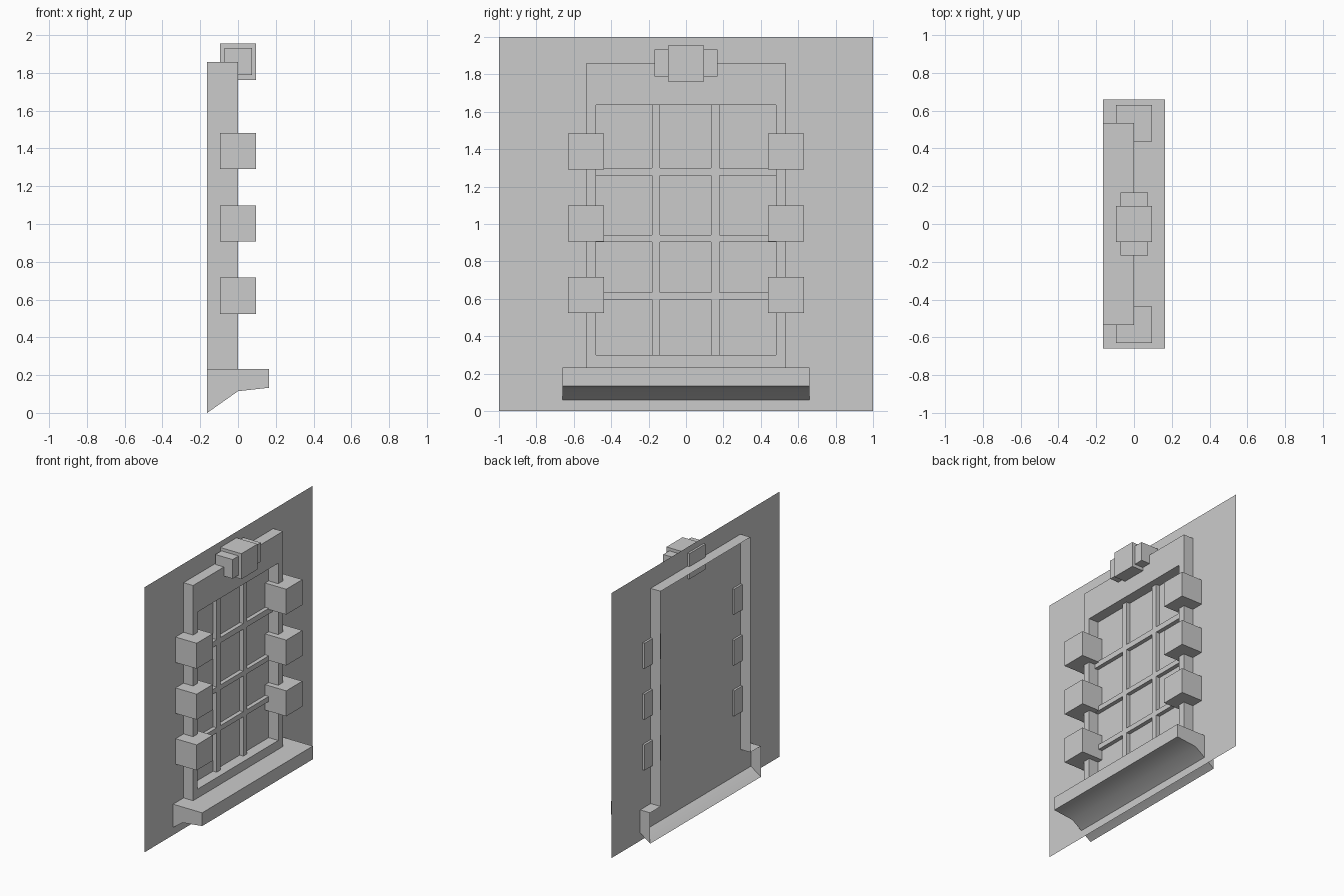
import bpy, bmesh

if "Cube" in bpy.data.objects:
    bpy.data.objects.remove(bpy.data.objects["Cube"])

BACK, WALL, FRONT, LIP = -0.163, -0.08, 0.0, 0.163


def mesh_object(name, quads):
    """Object from a list of faces given by corner points, welded together."""
    bm = bmesh.new()
    for q in quads:
        bm.faces.new([bm.verts.new(p) for p in q])
    bmesh.ops.remove_doubles(bm, verts=bm.verts, dist=1e-4)
    bmesh.ops.recalc_face_normals(bm, faces=bm.faces)
    me = bpy.data.meshes.new(name)
    bm.to_mesh(me)
    bm.free()
    ob = bpy.data.objects.new(name, me)
    bpy.context.collection.objects.link(ob)
    return ob


def box(name, x0, x1, y0, y1, z0, z1):
    bpy.ops.mesh.primitive_cube_add(size=1)
    ob = bpy.context.object
    ob.name = name
    for v in ob.data.vertices:
        v.co = (x1 if v.co.x > 0 else x0, y1 if v.co.y > 0 else y0, z1 if v.co.z > 0 else z0)
    return ob


def ribbon(path, xa, xb):
    """Strip of quads following a (y, z) path between two depths."""
    return [[(xa, *p), (xa, *q), (xb, *q), (xb, *p)] for p, q in zip(path, path[1:])]


# wall sheet
mesh_object("wall", [[(WALL, -1, 0), (WALL, 1, 0), (WALL, 1, 2), (WALL, -1, 2)]])

# window frame: open-backed shell with a recess down to the wall
W, SILL_Z, TOP = 0.535, 0.233, 1.857
outer = [(-W, SILL_Z), (-W, TOP), (W, TOP), (W, SILL_Z)]
inner = [(-0.48, 0.3), (-0.48, 1.637), (0.48, 1.637), (0.48, 0.3)]
quads = ribbon(outer, BACK, FRONT) + ribbon(inner + inner[:1], WALL, FRONT)
for i in range(4):
    j = (i + 1) % 4
    quads.append([(FRONT, *p) for p in (outer[i], outer[j], inner[j], inner[i])])
mesh_object("window_frame", quads)

# glazing bars
for y0, y1 in ((-0.182, -0.14), (0.135, 0.178)):
    box("vertical_bar", WALL, -0.05, y0, y1, 0.3, 1.637)
for z0, z1 in ((0.597, 0.635), (0.905, 0.942), (1.258, 1.3)):
    box("horizontal_bar", WALL, -0.05, -0.48, 0.48, z0, z1)

# sill: hollow moulding, open at the back and inside the frame
S = 0.66
lower = [(BACK, 0.0), (FRONT, 0.115), (LIP, 0.133), (LIP, SILL_Z)]
quads = [[(a[0], -S, a[1]), (a[0], S, a[1]), (b[0], S, b[1]), (b[0], -S, b[1])]
         for a, b in zip(lower, lower[1:])]
profile = lower + [(FRONT, SILL_Z), (BACK, SILL_Z)]
for s in (-1, 1):
    quads.append([(x, s * S, z) for x, z in profile])
    quads.append([(BACK, s * W, SILL_Z), (BACK, s * S, SILL_Z),
                  (FRONT, s * S, SILL_Z), (FRONT, s * W, SILL_Z)])
quads.append([(FRONT, y, SILL_Z) for y in (-S, -W, W, S)] + [(LIP, S, SILL_Z), (LIP, -S, SILL_Z)])
sill = mesh_object("sill", quads)
bpy.ops.object.select_all(action='DESELECT')
sill.select_set(True)
bpy.context.view_layer.objects.active = sill
bpy.ops.object.shade_smooth_by_angle(angle=0.7)

# side stones
H = 0.096
for s in (-1, 1):
    for z in (0.62, 1.003, 1.387):
        box("side_stone", -H, H, s * 0.534 - H, s * 0.534 + H, z - H, z + H)

# keystone with narrower block behind
box("keystone", -H, H, -H, H, 1.763, 1.955)
box("keystone_wings", -0.072, 0.073, -0.168, 0.168, 1.788, 1.932)
